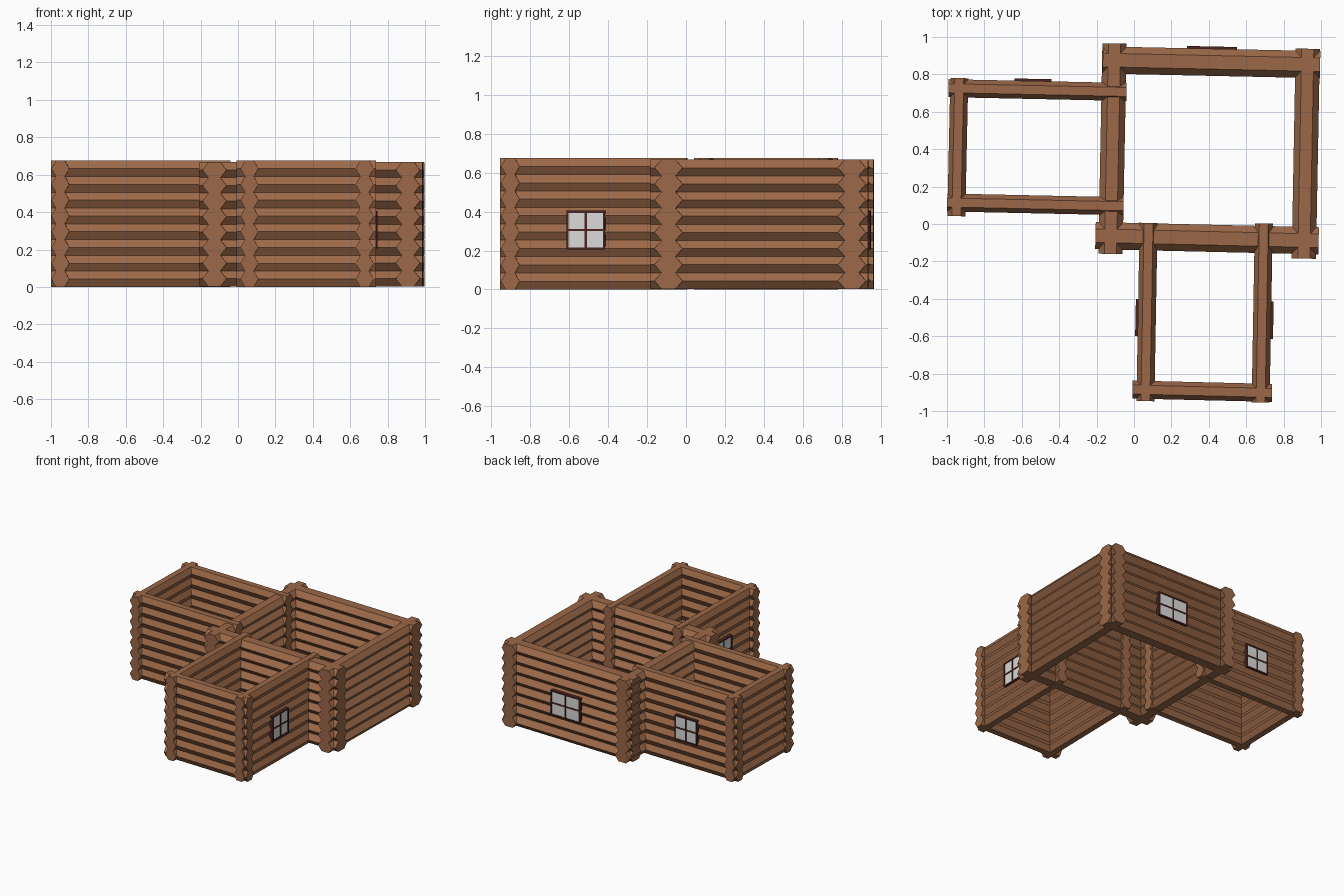
import bpy, bmesh, math
from mathutils import Matrix, Vector

if "Cube" in bpy.data.objects:
    bpy.data.objects.remove(bpy.data.objects["Cube"])


def material(name, rgb):
    m = bpy.data.materials.new(name)
    m.diffuse_color = (*rgb, 1)
    m.use_nodes = True
    m.node_tree.nodes["Principled BSDF"].inputs["Base Color"].default_value = m.diffuse_color
    return m


WOOD = material("log_wood", (0.33, 0.14, 0.065))
FRAME = material("dark_red_frame", (0.07, 0.018, 0.014))
GLASS = material("pale_glass", (0.7, 0.7, 0.7))
LOGS = 8


def add_object(name, bm, mats):
    bmesh.ops.recalc_face_normals(bm, faces=bm.faces)
    mesh = bpy.data.meshes.new(name)
    bm.to_mesh(mesh)
    bm.free()
    for m in mats:
        mesh.materials.append(m)
    ob = bpy.data.objects.new(name, mesh)
    bpy.context.collection.objects.link(ob)
    return ob


def log_wall(name, a, b, width, z0, z1):
    """Stack of hexagonal logs running from a to b (centre line)."""
    a, b = Vector((*a, 0)), Vector((*b, 0))
    side = Vector((a.y - b.y, b.x - a.x, 0)).normalized()
    step = (z1 - z0) / (2 * LOGS)
    right = [(width / 2 if i % 2 else width / 4, z0 + i * step)
             for i in range(2 * LOGS + 1)]
    profile = right + [(-w, z) for w, z in reversed(right)]
    bm = bmesh.new()
    rings = [[bm.verts.new(p + side * w + Vector((0, 0, z))) for w, z in profile]
             for p in (a, b)]
    n = len(profile)
    for i in range(n):
        j = (i + 1) % n
        bm.faces.new((rings[0][i], rings[0][j], rings[1][j], rings[1][i]))
    # end caps, one strip per half log
    for r in rings:
        for i in range(2 * LOGS):
            bm.faces.new((r[i], r[i + 1], r[n - 2 - i], r[n - 1 - i]))
    add_object(name, bm, [WOOD])


def box(bm, centre, size, mat):
    mtx = Matrix.Translation(centre) @ Matrix.Diagonal((*size, 1))
    verts = bmesh.ops.create_cube(bm, size=1, matrix=mtx)["verts"]
    for f in {f for v in verts for f in v.link_faces}:
        f.material_index = mat


def window(name, x, y, angle, width, height=0.2, z=0.305, out=0.012):
    """Four-pane window; local +y points out of the wall."""
    bm = bmesh.new()
    bar, deep = 0.011, 0.03
    yc = out - deep / 2
    for s in (-1, 0, 1):
        box(bm, (s * (width - bar) / 2, yc, 0), (bar, deep, height), 0)
        box(bm, (0, yc, s * (height - bar) / 2), (width, deep, bar), 0)
    box(bm, (0, out - 0.007, 0), (width - bar, 0.006, height - bar), 1)
    ob = add_object(name, bm, [FRAME, GLASS])
    ob.location = (x, y, z)
    ob.rotation_euler.z = math.radians(angle)


# main room
BIG = (0.003, 0.667)
log_wall("main_left_wall", (-0.126, -0.16), (-0.104, 0.965), 0.13, *BIG)
log_wall("main_right_wall", (0.908, -0.185), (0.929, 0.937), 0.13, *BIG)
log_wall("main_back_wall", (-0.167, 0.877), (0.995, 0.852), 0.145, *BIG)
log_wall("main_front_wall", (-0.206, -0.062), (0.987, -0.09), 0.145, *BIG)

# left room
SMALL = (0, 0.675)
log_wall("left_room_side_wall", (-0.95, 0.042), (-0.934, 0.78), 0.096, *SMALL)
log_wall("left_room_back_wall", (-0.992, 0.726), (-0.04, 0.706), 0.096, *SMALL)
log_wall("left_room_front_wall", (-0.999, 0.115), (-0.056, 0.095), 0.096, *SMALL)

# front room
log_wall("front_room_left_wall", (0.061, -0.947), (0.078, 0.006), 0.096, *SMALL)
log_wall("front_room_right_wall", (0.677, -0.954), (0.694, 0.003), 0.096, *SMALL)
log_wall("front_room_front_wall", (-0.008, -0.885), (0.738, -0.903), 0.096, *SMALL)

# windows
TILT = -1.2
window("front_room_right_window", 0.733, -0.515, -90 + TILT, 0.2)
window("front_room_left_window", 0.02, -0.5, 90 + TILT, 0.2)
window("left_room_window", -0.54, 0.764, TILT, 0.2)
window("main_back_window", 0.417, 0.937, TILT, 0.267)
